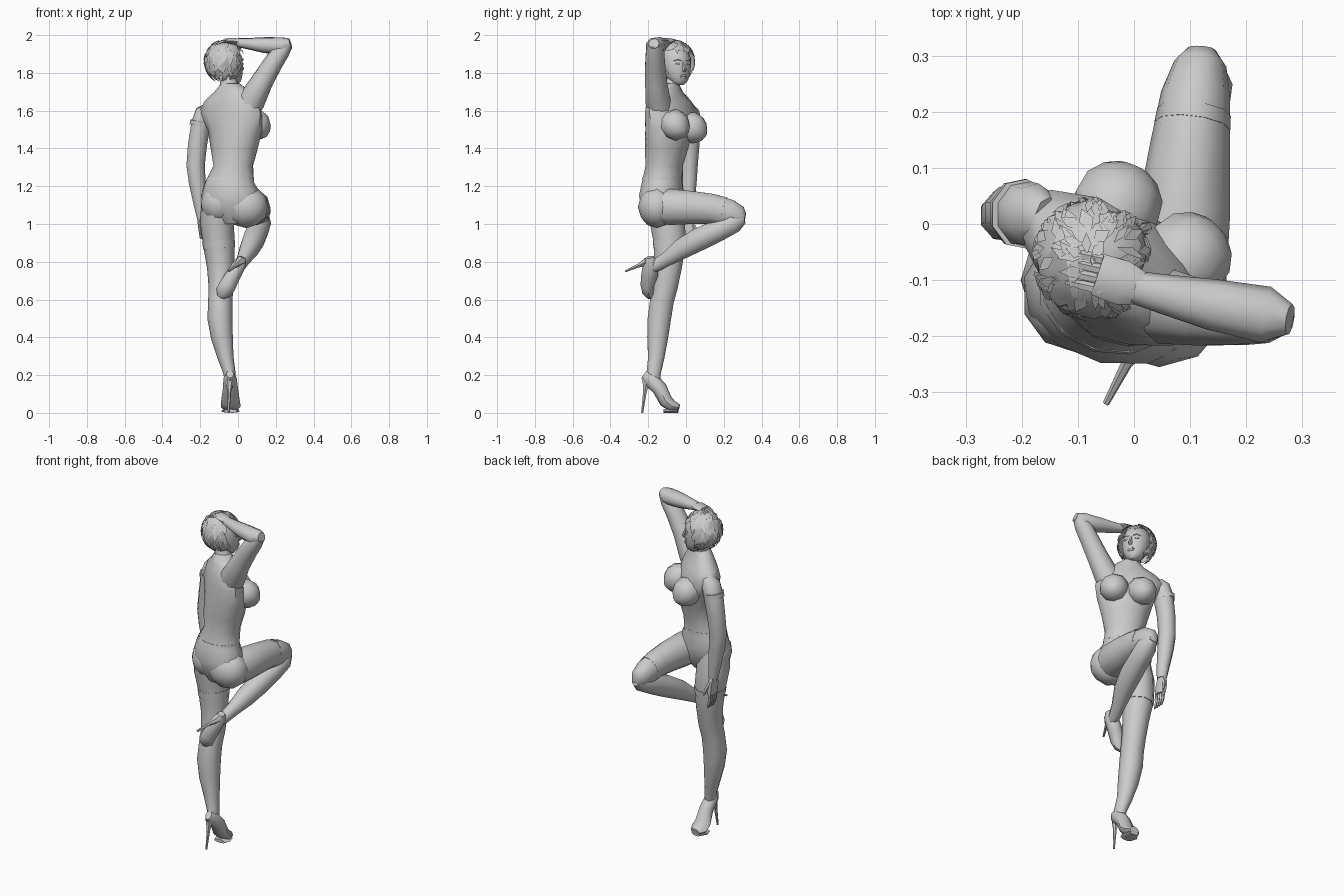
import bpy, bmesh, math, random
from mathutils import Vector, Matrix

random.seed(4)
X, Y, Z = Vector((1, 0, 0)), Vector((0, 1, 0)), Vector((0, 0, 1))


def finish(name, bm, angle=48):
    bmesh.ops.recalc_face_normals(bm, faces=bm.faces)
    me = bpy.data.meshes.new(name)
    bm.to_mesh(me)
    bm.free()
    ob = bpy.data.objects.new(name, me)
    bpy.context.collection.objects.link(ob)
    for p in me.polygons:
        p.use_smooth = True
    me.set_sharp_from_angle(angle=math.radians(angle))
    return ob


def skin_rings(name, rings):
    bm = bmesh.new()
    vs = [[bm.verts.new(p) for p in r] for r in rings]
    n = len(vs[0])
    for a, b in zip(vs, vs[1:]):
        for i in range(n):
            j = (i + 1) % n
            bm.faces.new((a[i], a[j], b[j], b[i]))
    bm.faces.new(vs[0])
    bm.faces.new(vs[-1])
    return finish(name, bm)


def tube(name, pts, ref=X, n=9):
    """Limb along points (x, y, z, radius along ref, radius across)."""
    c = [Vector(p[:3]) for p in pts]
    rings = []
    for i, p in enumerate(pts):
        t = (c[min(i + 1, len(c) - 1)] - c[max(i - 1, 0)]).normalized()
        u = (ref - t * ref.dot(t)).normalized()
        v = t.cross(u)
        rings.append([c[i] + u * p[3] * math.cos(2 * math.pi * k / n)
                      + v * p[4] * math.sin(2 * math.pi * k / n) for k in range(n)])
    return skin_rings(name, rings)


def loft(name, rows, n=12):
    """Horizontal sections (z, cx, cy, half width, half depth, turn)."""
    rings = []
    for z, cx, cy, w, d, rot in rows:
        m = Matrix.Rotation(math.radians(rot), 3, 'Z')
        rings.append([Vector((cx, cy, z)) + m @ Vector((w * math.cos(2 * math.pi * k / n),
                      d * math.sin(2 * math.pi * k / n), 0)) for k in range(n)])
    return skin_rings(name, rings)


def blob(name, loc, size, rot=(0, 0, 0), sub=2):
    bm = bmesh.new()
    bmesh.ops.create_icosphere(bm, subdivisions=sub, radius=1)
    r = Matrix.Rotation(math.radians(rot[2]), 4, 'Z') @ Matrix.Rotation(math.radians(rot[0]), 4, 'X')
    bm.transform(Matrix.Translation(loc) @ r @ Matrix.Diagonal((*size, 1)))
    return finish(name, bm)


# Torso, twisted from hips to shoulders
loft("torso", [
    (1.00, -.03, -.13, .06, .06, -8), (1.07, -.03, -.13, .145, .105, -10),
    (1.15, -.035, -.13, .165, .12, -12), (1.22, -.045, -.125, .135, .108, -16),
    (1.31, -.025, -.115, .108, .098, -22), (1.40, -.02, -.103, .13, .11, -30),
    (1.50, -.015, -.09, .158, .113, -35), (1.59, -.04, -.078, .195, .098, -36),
    (1.65, -.035, -.09, .17, .08, -36), (1.70, -.03, -.098, .11, .062, -36),
    (1.745, -.04, -.085, .05, .048, -40)])
loft("brief_waistband", [(1.235, -.042, -.124, .132, .108, -17), (1.25, -.039, -.122, .128, .106, -18)])
blob("right_buttock", (.045, -.155, 1.09), (.117, .1, .112))
blob("left_buttock", (-.10, -.13, 1.11), (.1, .1, .11))


# Breasts: tapering cones swelling out of the chest
def breast(side, tip, d):
    rows = ((-.14, .045, .06), (-.09, .03, .082), (-.05, .012, .076), (-.02, .003, .054), (-.004, 0, .028), (0, 0, .01))
    tube(side + "_breast", [(tip[0] + d[0] * t, tip[1] + d[1] * t, tip[2] + up, r, r) for t, up, r in rows], Z, 10)


breast("right", (.15, -.005, 1.50), (.72, .69))
breast("left", (.0, .105, 1.485), (.38, .92))

# Neck and head, face turned over the right shoulder
tube("neck", [(-.035, -.09, 1.66, .062, .055), (-.045, -.08, 1.72, .048, .046), (-.06, -.065, 1.80, .046, .046)])
head = [(1.735, .052, .022, .022), (1.755, .042, .046, .05), (1.79, .028, .066, .07),
        (1.83, .015, .076, .085), (1.88, .005, .08, .092), (1.93, -.005, .066, .076), (1.96, -.01, .03, .035)]
TURN = -60
face = Matrix.Rotation(math.radians(TURN), 3, 'Z')
hc = Vector((-.07, -.06, 0))
loft("head", [(z, *(hc + face @ Vector((0, o, 0))).xy, w, d, TURN) for z, o, w, d in head], 12)


def on_face(side, fwd, z):
    return hc + face @ Vector((side, fwd, 0)) + Z * z


tube("nose", [(*on_face(0, .093, 1.86), .006, .006), (*on_face(0, .105, 1.82), .012, .012),
              (*on_face(0, .097, 1.808), .009, .006)], face @ X, 6)
for side in (-1, 1):
    blob("eye", on_face(side * .032, .087, 1.848), (.016, .008, .006), (0, 0, TURN), 1)
    tube("eyebrow", [(*on_face(side * .014, .096, 1.866), .003, .003),
                     (*on_face(side * .034, .092, 1.872), .004, .004),
                     (*on_face(side * .052, .078, 1.864), .002, .002)], Z, 4)
for z in (1.777, 1.787):
    blob("lip", on_face(0, .092, z), (.022, .009, .006), (0, 0, TURN), 1)

# Hair: cap with open face plus loose flat strands
fdir = face @ Y
hair_c = Vector((-.072, -.062, 1.86))
hair_r = Vector((.106, .107, .112))


def is_face(d):
    return d.dot(fdir) > .5 and d.z < .45 or d.z < -.8


bm = bmesh.new()
bmesh.ops.create_icosphere(bm, subdivisions=3, radius=1)
bmesh.ops.delete(bm, geom=[v for v in bm.verts if is_face(v.co.normalized())], context='VERTS')
for v in bm.verts:
    v.co = hair_c + v.co * hair_r * random.uniform(.95, 1.02)
finish("hair_cap", bm, 20)
bm = bmesh.new()
count = 0
while count < 150:
    d = Vector([random.gauss(0, 1) for _ in range(3)]).normalized()
    if is_face(d):
        continue
    down = (-Z - d * (-Z).dot(d) + Vector([random.uniform(-.3, .3) for _ in range(3)])).normalized()
    side = d.cross(down).normalized()
    L, w = random.uniform(.3, .6), random.uniform(.06, .13)
    ends = [(d - down * L * .5).normalized() * .99, (d + down * L * .6).normalized() * 1.05]
    shape = [ends[0], d * 1.04 + side * w, ends[1], d * 1.03 - side * w]
    bm.faces.new([bm.verts.new(hair_c + s * hair_r) for s in shape])
    count += 1
finish("hair_strands", bm, 10)

# Raised right arm with the hand on the head
tube("right_upper_arm", [(.02, -.12, 1.55, .06, .06), (.07, -.15, 1.65, .068, .074), (.125, -.16, 1.75, .06, .06),
     (.185, -.165, 1.85, .054, .052), (.228, -.165, 1.915, .05, .048), (.26, -.165, 1.955, .034, .034)], Y)
tube("right_forearm", [(.278, -.17, 1.955, .028, .028), (.235, -.163, 1.943, .052, .046), (.14, -.145, 1.947, .047, .043),
     (.05, -.125, 1.955, .036, .03), (.0, -.113, 1.96, .03, .024)], Y)
tube("right_hand", [(.02, -.117, 1.96, .028, .02), (-.02, -.105, 1.968, .04, .019), (-.065, -.09, 1.97, .038, .014)], Y, 6)
for i in range(4):
    y = -.118 + i * .018
    tube("right_finger", [(-.055, y, 1.972, .009, .009), (-.09, y + .008, 1.965, .009, .008),
                          (-.12, y + .015, 1.945, .005, .005)], Y, 5)

# Hanging left arm
tube("left_arm", [(-.155, .008, 1.615, .03, .04), (-.178, .015, 1.59, .05, .058), (-.198, .018, 1.53, .053, .06),
     (-.216, .02, 1.42, .052, .052), (-.226, .015, 1.31, .05, .048), (-.217, .012, 1.22, .046, .045),
     (-.20, .01, 1.10, .036, .035), (-.19, .01, 1.02, .026, .028)])
tube("left_glove_cuff", [(-.20, .018, 1.545, .056, .063), (-.204, .019, 1.52, .056, .062)])
tube("left_hand", [(-.192, .01, 1.03, .024, .028), (-.188, .01, .98, .023, .042), (-.183, .005, .925, .019, .04)], X, 6)
for i in range(4):
    y = -.024 + i * .019
    tube("left_finger", [(-.183, y, .935, .009, .009), (-.18, y, .885, .009, .009), (-.168, y, .84, .005, .005)], X, 5)
tube("left_thumb", [(-.185, .035, 1.0, .01, .011), (-.17, .055, .96, .009, .01), (-.16, .06, .925, .005, .005)], X, 5)

# Standing left leg
tube("left_leg", [(-.105, -.12, 1.15, .085, .09), (-.112, -.10, 1.02, .09, .097), (-.102, -.085, .90, .084, .09),
     (-.092, -.095, .77, .072, .076), (-.09, -.108, .67, .066, .068), (-.094, -.128, .59, .064, .066),
     (-.096, -.141, .50, .066, .065), (-.085, -.15, .40, .058, .058), (-.065, -.158, .29, .042, .045),
     (-.047, -.17, .22, .033, .04), (-.042, -.175, .18, .03, .04)], n=10)
tube("left_stocking_band", [(-.103, -.086, .91, .087, .093), (-.1, -.087, .87, .084, .09)], n=10)

# Raised right leg, knee forward
tube("right_thigh", [(.045, -.17, 1.09, .085, .085), (.075, -.08, 1.09, .092, .1), (.09, .03, 1.087, .082, .092),
     (.10, .14, 1.08, .071, .083), (.11, .23, 1.057, .062, .076), (.118, .285, 1.035, .047, .062),
     (.12, .312, 1.03, .025, .03)], n=10)
tube("right_stocking_band", [(.104, .175, 1.072, .068, .081), (.107, .2, 1.066, .066, .079)], n=10)
tube("right_shin", [(.122, .30, 1.035, .03, .035), (.12, .255, 1.01, .056, .058), (.105, .17, .965, .059, .06),
     (.085, .075, .922, .061, .064), (.06, -.02, .87, .053, .057), (.03, -.1, .815, .037, .04),
     (.012, -.15, .785, .032, .036), (.005, -.185, .77, .026, .03)], n=10)


# High-heeled shoes: foot path, then thin heel from the foot's back to the tip
def shoe(side, path, heel_top, heel_tip):
    tube(side + "_shoe", path, X, 8)
    mid = [a * .6 + b * .4 for a, b in zip(heel_top, heel_tip)]
    tube(side + "_heel", [(*heel_top, .026, .026), (*mid, .010, .011), (*heel_tip, .006, .006)], X, 6)


shoe("left", [(-.042, -.222, .205, .02, .025), (-.042, -.195, .185, .035, .042), (-.04, -.14, .13, .04, .04),
              (-.04, -.105, .06, .05, .036), (-.038, -.07, .034, .053, .03), (-.035, -.038, .026, .03, .02)],
     (-.043, -.208, .185), (-.05, -.232, 0))
shoe("right", [(.022, -.19, .825, .02, .022), (.01, -.185, .79, .035, .042), (-.025, -.193, .73, .04, .044),
               (-.055, -.205, .675, .045, .036), (-.075, -.20, .64, .044, .032), (-.09, -.19, .615, .024, .018)],
     (.01, -.205, .80), (-.05, -.32, .75))
tube("left_platform", [(-.04, -.12, .01, .036, .01), (-.04, -.085, .01, .05, .01), (-.035, -.042, .01, .03, .01)])
